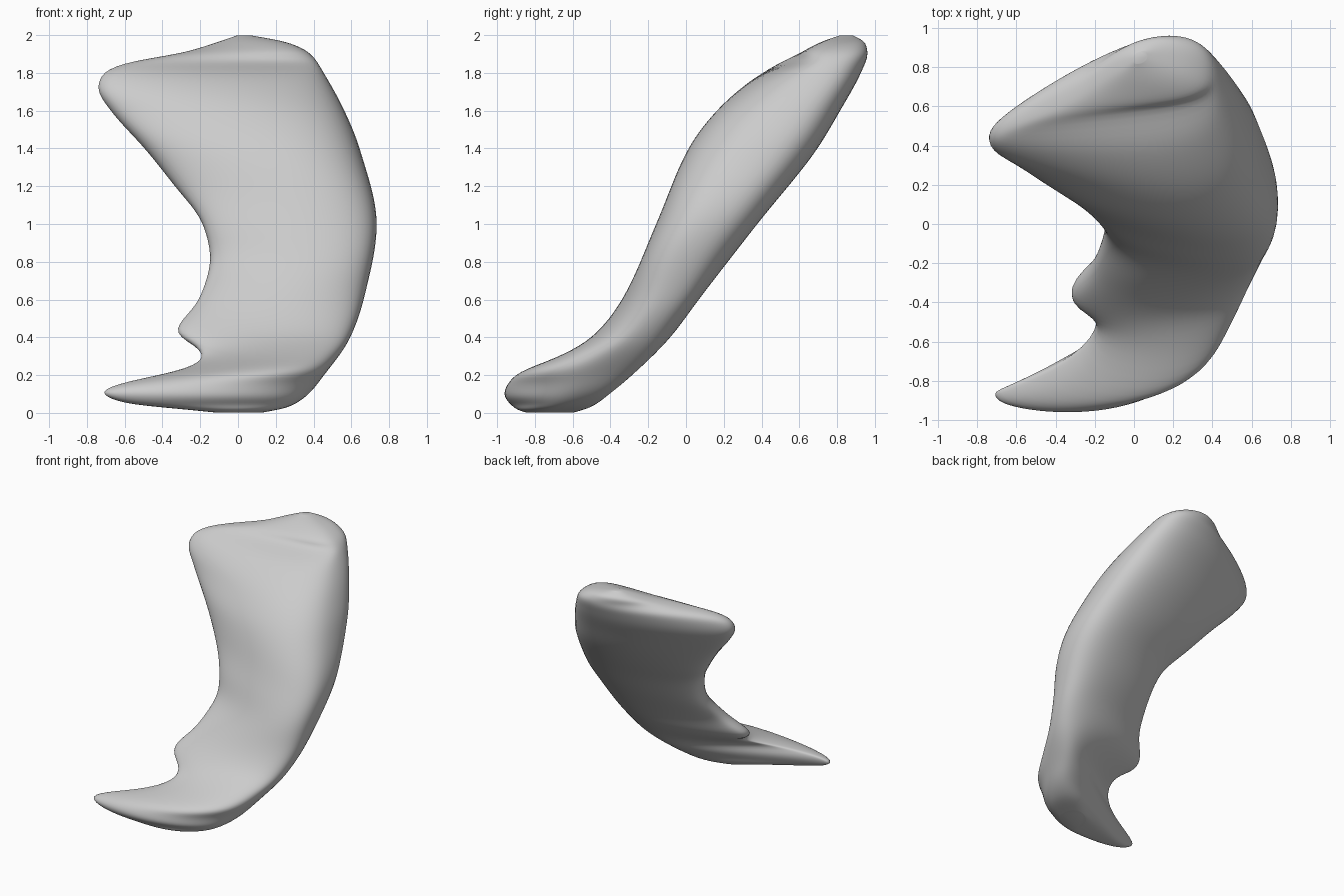
import bpy
import bmesh
import math

old = bpy.data.objects.get("Cube")
if old:
    bpy.data.objects.remove(old, do_unlink=True)

# Rails of the curved body, each knot written as (z, x, y) from bottom to top
LEFT_RAIL = [
    (0, -.1, -.8), (.02, -.3, -.84), (.05, -.6, -.87), (.11, -.73, -.865),
    (.16, -.62, -.83), (.2, -.42, -.76), (.25, -.23, -.62), (.3, -.18, -.5),
    (.35, -.22, -.42), (.42, -.34, -.37), (.6, -.21, -.22), (.82, -.15, -.02),
    (1, -.19, .06), (1.2, -.34, .22), (1.4, -.5, .33), (1.6, -.68, .41),
    (1.72, -.75, .44), (1.8, -.72, .47), (1.86, -.58, .53), (1.9, -.32, .64),
    (1.95, -.15, .77), (2, 0, .84)]
RIGHT_RAIL = [
    (0, .12, -.72), (.03, .27, -.64), (.1, .38, -.52), (.2, .46, -.42),
    (.4, .6, -.25), (.6, .67, -.11), (1, .74, .1), (1.4, .65, .39),
    (1.6, .57, .54), (1.8, .46, .7), (1.9, .39, .77), (1.96, .27, .82),
    (2, .06, .86)]

# Front and back profiles of the leaning body, each knot written as (z, y)
FRONT_PROFILE = [
    (0, -.84), (.02, -.9), (.1, -.965), (.2, -.91), (.3, -.67), (.4, -.5),
    (.6, -.34), (1, -.16), (1.4, .01), (1.6, .16), (1.8, .4), (1.9, .59),
    (1.97, .73), (2, .82)]
BACK_PROFILE = [
    (0, -.6), (.03, -.5), (.1, -.4), (.2, -.28), (.4, -.08), (.6, .07),
    (1, .38), (1.4, .7), (1.6, .82), (1.8, .93), (1.9, .965), (1.96, .95),
    (2, .88)]

# How each section thins toward the left, and bows:
# (z, front taper, back taper, bow)
SECTION_SHAPE = [
    (0, 0, 0, 0), (.05, .4, .7, -.04), (.1, .5, .85, -.06),
    (.2, .4, .7, -.04), (.3, .3, .5, -.02), (.5, .25, .3, 0),
    (1, .25, .3, 0), (1.4, .3, .4, .01), (1.6, .4, .5, .03),
    (1.8, .4, .5, .05), (1.9, .3, .3, .04), (2, 0, 0, 0)]

ROWS, SIDES = 110, 64


def smooth_curve(knots, column):
    """Return a function of z that runs smoothly through the knots."""
    zs = [k[0] for k in knots]
    vs = [k[column] for k in knots]
    slopes = [(vs[i + 1] - vs[i]) / (zs[i + 1] - zs[i]) for i in range(len(zs) - 1)]
    tangents = [slopes[0]]
    for a, b in zip(slopes, slopes[1:]):
        tangents.append(2 * a * b / (a + b) if a * b > 0 else 0)
    tangents.append(slopes[-1])

    def value(z):
        i = 0
        while i < len(slopes) - 1 and z > zs[i + 1]:
            i += 1
        h = zs[i + 1] - zs[i]
        t = (z - zs[i]) / h
        ease = t * t * (3 - 2 * t)
        return (vs[i] + (vs[i + 1] - vs[i]) * ease
                + h * t * (1 - t) * (tangents[i] * (1 - t) - tangents[i + 1] * t))
    return value


left_x, left_y = smooth_curve(LEFT_RAIL, 1), smooth_curve(LEFT_RAIL, 2)
right_x, right_y = smooth_curve(RIGHT_RAIL, 1), smooth_curve(RIGHT_RAIL, 2)
front_y, back_y = smooth_curve(FRONT_PROFILE, 1), smooth_curve(BACK_PROFILE, 1)
front_taper, back_taper, bow_at = [smooth_curve(SECTION_SHAPE, c) for c in (1, 2, 3)]


def section(z):
    """Tapered section between the rails that just touches both profiles."""
    angles = [math.tau * (i + 0.5) / SIDES for i in range(SIDES)]
    ly, ry, bow = left_y(z), right_y(z), bow_at(z)
    tapers = {True: back_taper(z), False: front_taper(z)}

    def chord(a, lo, hi):
        return (lo + hi) / 2 + (hi - lo) / 2 * math.cos(a)

    def centre(a):
        return chord(a, ly, ry) + bow * math.sin(a) ** 2

    def bulge(a):
        return abs(math.sin(a)) ** 0.75 * (1 + tapers[math.sin(a) > 0] * math.cos(a))

    back = [a for a in angles if math.sin(a) > 0]
    front = [a for a in angles if math.sin(a) < 0]
    depth_back = min((back_y(z) - centre(a)) / bulge(a) for a in back)
    depth_front = min((centre(a) - front_y(z)) / bulge(a) for a in front)
    points = []
    for a in angles:
        depth = depth_back if math.sin(a) > 0 else -depth_front
        points.append((chord(a, left_x(z), right_x(z)),
                       centre(a) + depth * bulge(a), z))
    return points


# Loft the sections into one closed body
bm = bmesh.new()
rings = []
for r in range(ROWS):
    height = 1 - math.cos(math.pi * (r + 0.5) / ROWS)
    rings.append([bm.verts.new(p) for p in section(height)])
for lower, upper in zip(rings, rings[1:]):
    for i in range(SIDES):
        j = (i + 1) % SIDES
        bm.faces.new((lower[i], lower[j], upper[j], upper[i]))
bm.faces.new(list(reversed(rings[0])))
bm.faces.new(rings[-1])
# Soften the row-to-row ripples
for _ in range(8):
    bmesh.ops.smooth_vert(bm, verts=bm.verts[:], factor=0.5,
                          use_axis_x=True, use_axis_y=True, use_axis_z=True)
bmesh.ops.recalc_face_normals(bm, faces=bm.faces[:])
mesh = bpy.data.meshes.new("curved_body")
bm.to_mesh(mesh)
bm.free()
body = bpy.data.objects.new("curved_body", mesh)
bpy.context.collection.objects.link(body)

# Plain light grey surface
grey = bpy.data.materials.new("light_grey")
grey.use_nodes = True
colour = (0.6, 0.6, 0.6, 1)
grey.diffuse_color = colour
grey.node_tree.nodes["Principled BSDF"].inputs["Base Color"].default_value = colour
mesh.materials.append(grey)

bpy.ops.object.select_all(action='DESELECT')
body.select_set(True)
bpy.context.view_layer.objects.active = body
bpy.ops.object.shade_smooth_by_angle(angle=math.radians(60))
